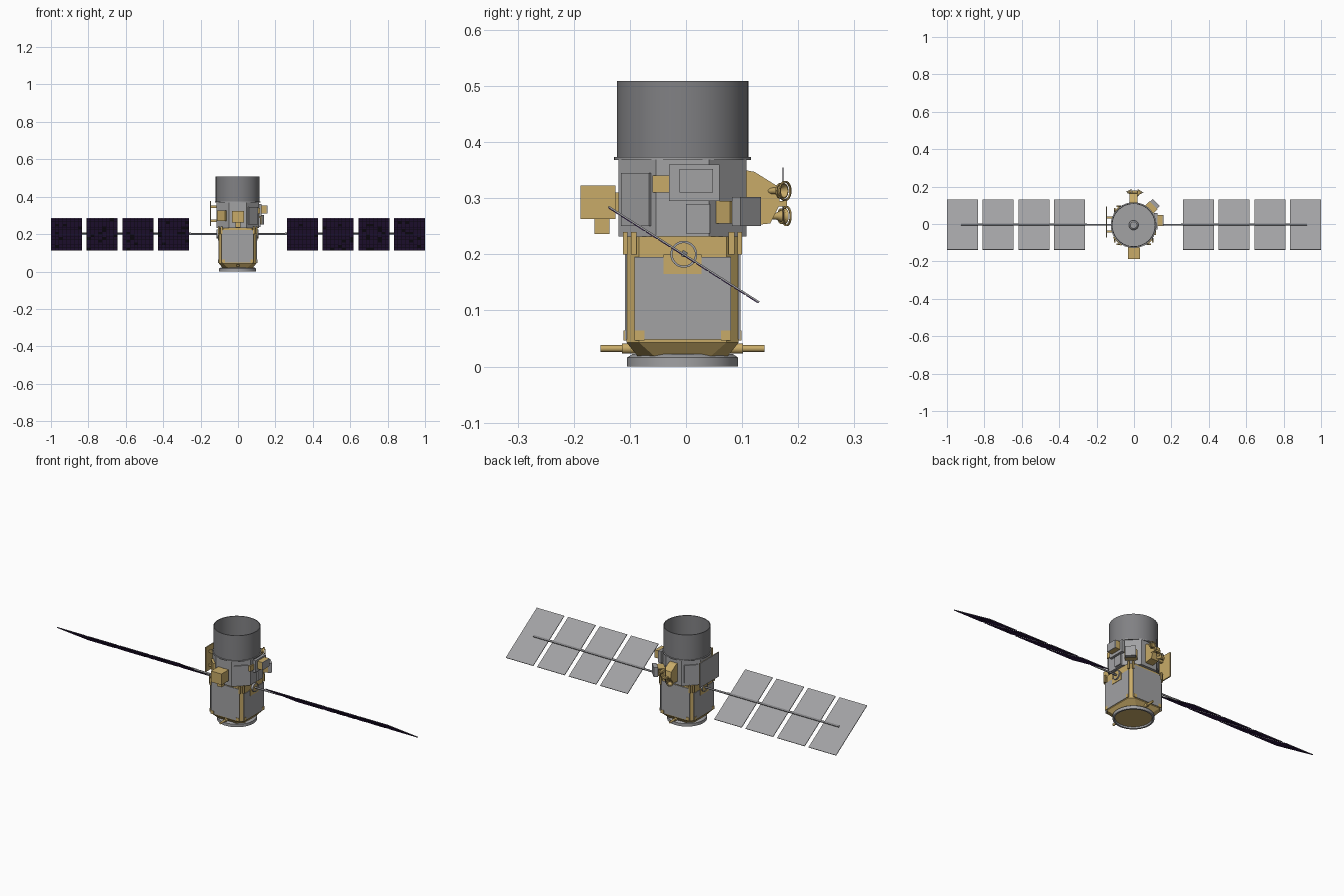
import bpy, bmesh, math, random
from mathutils import Matrix, Vector

if "Cube" in bpy.data.objects:
    bpy.data.objects.remove(bpy.data.objects["Cube"])

random.seed(3)
CX, CY = -0.002, -0.006          # axis of the telescope body


def material(name, rgb):
    m = bpy.data.materials.new(name)
    m.diffuse_color = (*rgb, 1)
    m.use_nodes = True
    m.node_tree.nodes["Principled BSDF"].inputs["Base Color"].default_value = m.diffuse_color
    return m


GOLD = material("gold_foil", (0.58, 0.41, 0.14))
GREY = material("grey_metal", (0.36, 0.36, 0.37))
DARK = material("dark_backing", (0.02, 0.015, 0.03))
PURPLE = material("purple_cells", (0.075, 0.028, 0.16))
TUBE = material("tube_grey", (0.22, 0.22, 0.23))


def finish(name, bm, mat, smooth=False):
    bmesh.ops.recalc_face_normals(bm, faces=bm.faces)
    me = bpy.data.meshes.new(name)
    bm.to_mesh(me)
    bm.free()
    ob = bpy.data.objects.new(name, me)
    bpy.context.collection.objects.link(ob)
    me.materials.append(mat)
    if smooth:
        bpy.ops.object.select_all(action='DESELECT')
        ob.select_set(True)
        bpy.context.view_layer.objects.active = ob
        bpy.ops.object.shade_smooth_by_angle(angle=math.radians(35))
    return ob


def boxes(name, mat, bounds, frame=Matrix()):
    """Boxes given as (x0, x1, y0, y1, z0, z1), placed in a frame."""
    bm = bmesh.new()
    for x0, x1, y0, y1, z0, z1 in bounds:
        m = frame @ Matrix.Translation(((x0 + x1) / 2, (y0 + y1) / 2, (z0 + z1) / 2)) \
            @ Matrix.Diagonal((x1 - x0, y1 - y0, z1 - z0, 1))
        bmesh.ops.create_cube(bm, size=1, matrix=m)
    return finish(name, bm, mat)


def lathe(name, mat, profile, n=64, frame=None, turn=0.0, closed=True):
    """Spin an (r, z) profile about the local z axis."""
    frame = frame or Matrix.Translation((CX, CY, 0))
    bm = bmesh.new()
    rings = []
    for r, z in profile:
        rings.append([bm.verts.new(frame @ Vector((r * math.cos(turn + 2 * math.pi * i / n),
                                                   r * math.sin(turn + 2 * math.pi * i / n), z)))
                      for i in range(n)])
    pairs = list(zip(rings, rings[1:]))
    if closed:
        pairs.append((rings[-1], rings[0]))
    else:
        bm.faces.new(rings[0])
        bm.faces.new(rings[-1])
    for a, b in pairs:
        for i in range(n):
            bm.faces.new((a[i], a[(i + 1) % n], b[(i + 1) % n], b[i]))
    return finish(name, bm, mat, n > 12)


def aim(origin, direction):
    """Frame with local z along a direction."""
    return Matrix.Translation(origin) @ Vector(direction).to_track_quat('Z', 'Y').to_matrix().to_4x4()


def rod(name, mat, a, b, r, n=16):
    a, b = Vector(a), Vector(b)
    return lathe(name, mat, [(r, 0), (r, (b - a).length)], n, aim(a, b - a), closed=False)


def side(deg):
    """Body frame whose local +x points out of the chosen side."""
    return Matrix.Translation((CX, CY, 0)) @ Matrix.Rotation(math.radians(deg), 4, 'Z')


# Lower bus: chamfered square with tapered underside
bm = bmesh.new()
loops = []
for h, c, z in ((0.08, 0.03, 0.018), (0.1, 0.022, 0.043), (0.1, 0.022, 0.232)):
    pts = []
    for q in range(4):
        for p in ((h, h - c), (h - c, h)):
            v = Matrix.Rotation(q * math.pi / 2, 3, 'Z') @ Vector((*p, z))
            pts.append(bm.verts.new(v + Vector((CX, CY, 0))))
    loops.append(pts)
for a, b in zip(loops, loops[1:]):
    for i in range(8):
        bm.faces.new((a[i], a[(i + 1) % 8], b[(i + 1) % 8], b[i]))
bm.faces.new(loops[0])
bm.faces.new(loops[-1])
finish("bus_body", bm, GOLD)

# Grey radiator with gold clips on each bus face
for k, nm in enumerate(("right", "back", "left", "front")):
    f = side(90 * k)
    top = 0.195 if k % 2 == 0 else 0.222
    boxes(nm + "_radiator", GREY, [(0.099, 0.103, -0.086, 0.086, 0.048, top)], f)
    boxes(nm + "_clips", GOLD,
          [(0.1, 0.105, s * 0.077 - 0.009, s * 0.077 + 0.009, 0.046, 0.064) for s in (-1, 1)]
          + [(0.098, 0.106, s * 0.087 - 0.005, s * 0.087 + 0.005, 0.2, 0.24) for s in (-1, 1)], f)

# Launch ring and thruster rods
lathe("launch_ring", GREY, [(0.099, 0), (0.099, 0.016), (0.09, 0.022), (0.085, 0.022), (0.09, 0)])
lathe("bottom_cover", GOLD, [(0.088, 0.008), (0.088, 0.02)], closed=False)
for s, nm in ((-1, "front"), (1, "back")):
    rod(nm + "_thruster", GOLD, (0, CY + s * 0.08, 0.032), (0, CY + s * 0.146, 0.032), 0.006)
    rod(nm + "_thruster_collar", GOLD, (0, CY + s * 0.08, 0.032), (0, CY + s * 0.108, 0.032), 0.009)

# Octagonal instrument section, flange and open telescope tube
lathe("instrument_section", GREY, [(0.1235, 0.232), (0.1235, 0.369)], 8, turn=math.pi / 8, closed=False)
lathe("tube_flange", GREY, [(0.122, 0.368), (0.122, 0.373), (0.11, 0.373), (0.11, 0.368)])
lathe("telescope_tube", TUBE, [(0.117, 0.372), (0.117, 0.509), (0.113, 0.509), (0.113, 0.372)])
lathe("mirror_hub", GREY, [(0.026, 0.369), (0.026, 0.385), (0.018, 0.392)], 32, closed=False)

# Equipment on the right side
f = Matrix.Translation((CX, 0, 0))
boxes("right_cover_plates", GREY, [(0.11, 0.128, -0.03, 0.06, 0.295, 0.36),
                                   (0.11, 0.122, 0.0, 0.043, 0.237, 0.29)], f)
boxes("right_sensor_box", GOLD, [(0.125, 0.155, -0.012, 0.048, 0.31, 0.352),
                                 (0.1, 0.12, -0.06, -0.03, 0.31, 0.34)], f)
boxes("right_sensor_face", GREY, [(0.155, 0.159, -0.012, 0.048, 0.31, 0.352)], f)

# Boxes on the diagonal faces
boxes("back_right_unit", GOLD, [(0.11, 0.15, -0.03, 0.03, 0.255, 0.295)], side(45))
boxes("back_right_unit_cover", GREY, [(0.15, 0.172, -0.026, 0.026, 0.25, 0.302)], side(45))
boxes("front_left_unit", GOLD, [(0.11, 0.126, -0.03, 0.03, 0.27, 0.325)], side(225))
boxes("front_right_plate", GREY, [(0.11, 0.12, -0.035, 0.035, 0.25, 0.345)], side(315))
boxes("back_left_plate", GREY, [(0.11, 0.12, -0.035, 0.035, 0.25, 0.345)], side(135))

# Front instrument box
boxes("front_box", GOLD, [(-0.032, 0.032, -0.188, -0.126, 0.263, 0.323),
                          (-0.016, 0.016, -0.135, -0.11, 0.275, 0.31)])
boxes("front_box_foot", GOLD, [(-0.014, 0.014, -0.163, -0.136, 0.236, 0.264)])

# Left-hand standing panel, grey outside and gold inside
boxes("left_panel", GREY, [(-0.15, -0.147, -0.073, 0.093, 0.243, 0.376)])
boxes("left_panel_lining", GOLD, [(-0.147, -0.144, -0.073, 0.093, 0.243, 0.376)])
boxes("left_panel_brackets", GOLD, [(-0.146, -0.11, y - 0.006, y + 0.006, z, z + 0.012)
                                    for y in (-0.04, 0.035) for z in (0.265, 0.34)])

# Back bracket wedge
bm = bmesh.new()
outline = [(0.105, 0.35), (0.122, 0.347), (0.162, 0.322), (0.168, 0.29), (0.15, 0.255), (0.105, 0.25)]
face = bm.faces.new([bm.verts.new((-0.025, y, z)) for y, z in outline])
ext = bmesh.ops.extrude_face_region(bm, geom=[face])
bmesh.ops.translate(bm, vec=(0.045, 0, 0), verts=[v for v in ext["geom"] if isinstance(v, bmesh.types.BMVert)])
finish("back_bracket", bm, GOLD)

# Back horns with rim rings, and a thin whip
for i, (x, z, dx) in enumerate(((0.03, 0.313, 0.7), (-0.022, 0.268, -0.5))):
    f = aim((x - dx * 0.02, 0.15, z), (dx, 1, 0))
    lathe(f"horn_{i}", GOLD, [(0.005, -0.01), (0.006, 0.012), (0.014, 0.03), (0.012, 0.03), (0.003, 0.012)], 24, f)
    for j, (r, h) in enumerate(((0.018, 0.031), (0.014, 0.021))):
        lathe(f"horn_ring_{i}_{j}", GOLD, [(r, h), (r, h + 0.003), (r - 0.003, h + 0.003), (r - 0.003, h)], 24, f)
rod("whip", DARK, (0.005, 0.173, 0.26), (0.005, 0.173, 0.355), 0.001, 6)
boxes("whip_foot", GOLD, [(-0.012, 0.022, 0.15, 0.18, 0.285, 0.295)])

# Solar wings, tilted about the x axis through the hubs
tilt = Matrix.Translation((0, CY + 0.002, 0.2)) @ Matrix.Rotation(math.radians(-32.4), 4, 'X')
starts = (0.262, 0.452, 0.643, 0.833)
W, H = 0.166, 0.159
for s, nm in ((-1, "left"), (1, "right")):
    spans = [sorted((s * a, s * (a + W))) for a in starts]
    boxes(nm + "_wing_plates", GREY, [(a, b, -H, H, -0.001, 0.0015) for a, b in spans], tilt)
    boxes(nm + "_wing_backing", DARK, [(a, b, -H, H, -0.002, -0.001) for a, b in spans], tilt)
    cells = []
    nx, ny = 8, 12
    for a, b in spans:
        for i in range(nx):
            for j in range(ny):
                if random.random() < 0.08:
                    continue
                cw, ch = (b - a) / nx, 2 * H / ny
                x, y = a + i * cw, -H + j * ch
                cells.append((x + 0.0012, x + cw - 0.0012, y + 0.0015, y + ch - 0.0015, -0.003, -0.0015))
    boxes(nm + "_wing_cells", PURPLE, cells, tilt)
    # Boom, hub ring and gold pad
    y, z = CY + 0.002, 0.2
    rod(nm + "_boom", TUBE, (s * 0.1, y, z), (s * 0.26, y, z), 0.005)
    boxes(nm + "_spar", TUBE, [(*sorted((s * 0.25, s * 0.925)), -0.005, 0.005, 0.0, 0.006)], tilt)
    lathe(nm + "_hub_ring", GREY, [(0.024, 0), (0.024, 0.012), (0.02, 0.012), (0.02, 0)], 32,
          aim((CX + s * 0.1, y, z), (s, 0, 0)))
    rod(nm + "_hub", GOLD, (CX + s * 0.095, y, z), (CX + s * 0.109, y, z), 0.02, 32)
    boxes(nm + "_hub_pad", GOLD, [(*sorted((CX + s * 0.1, CX + s * 0.105)), -0.04, 0.028, 0.165, 0.2)])
